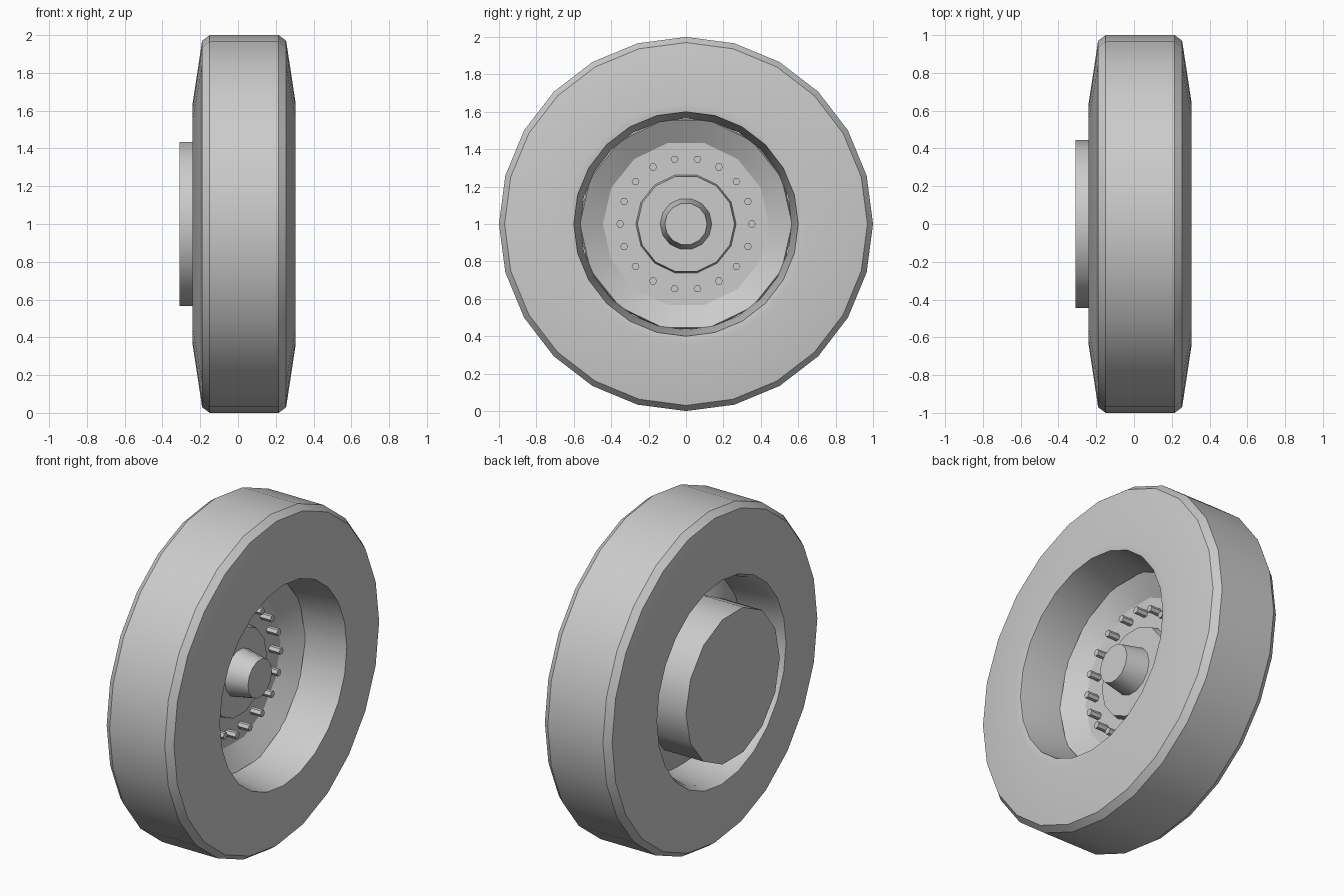
import bpy, bmesh, math

if "Cube" in bpy.data.objects:
    bpy.data.objects.remove(bpy.data.objects["Cube"])

AXLE = 1.0  # wheel axis height


def revolve(name, profile, sides, closed=False, y=0.0, z=AXLE):
    """Spin an (x, radius) profile around an axis parallel to x."""
    bm = bmesh.new()
    rings = []
    for x, r in profile:
        if r == 0:
            rings.append([bm.verts.new((x, y, z))] * sides)
        else:
            rings.append([bm.verts.new((x, y + r * math.cos(a), z + r * math.sin(a)))
                          for a in (2 * math.pi * i / sides for i in range(sides))])
    pairs = list(zip(rings, rings[1:]))
    if closed:
        pairs.append((rings[-1], rings[0]))
    for a, b in pairs:
        for i in range(sides):
            j = (i + 1) % sides
            corners = list(dict.fromkeys((a[i], a[j], b[j], b[i])))
            bm.faces.new(corners)
    bmesh.ops.recalc_face_normals(bm, faces=bm.faces)
    mesh = bpy.data.meshes.new(name)
    bm.to_mesh(mesh)
    bm.free()
    obj = bpy.data.objects.new(name, mesh)
    bpy.context.collection.objects.link(obj)
    bpy.ops.object.select_all(action='DESELECT')
    obj.select_set(True)
    bpy.context.view_layer.objects.active = obj
    bpy.ops.object.shade_smooth_by_angle(angle=math.radians(33))
    return obj


# Tyre with chamfered tread, sloping sidewalls and tapered barrel
revolve("tyre", [(-0.15, 1.0), (0.215, 1.0), (0.255, 0.97), (0.305, 0.64),
                 (0.30, 0.60), (0.05, 0.565), (0.03, 0.565),
                 (-0.20, 0.59), (-0.235, 0.61), (-0.24, 0.64), (-0.19, 0.97)],
        24, closed=True)

# Dished rim face, joined to the brake drum at the back
revolve("rim_and_drum", [(-0.31, 0.0), (-0.31, 0.444), (-0.05, 0.444),
                         (0.03, 0.575), (0.05, 0.567), (-0.03, 0.444),
                         (-0.03, 0.0)], 14)

# Raised hub plate and tapered axle cap
revolve("hub_plate", [(-0.04, 0.0), (-0.04, 0.27), (0.01, 0.26), (0.01, 0.0)], 14)
revolve("axle_cap", [(0.0, 0.0), (0.0, 0.14), (0.145, 0.113), (0.145, 0.0)], 14)

# Ring of wheel bolts
for i in range(18):
    a = 2 * math.pi * i / 18
    revolve(f"bolt_{i + 1}", [(-0.04, 0.0), (-0.04, 0.021), (0.04, 0.021), (0.04, 0.0)],
            6, y=0.352 * math.cos(a), z=AXLE + 0.352 * math.sin(a))
